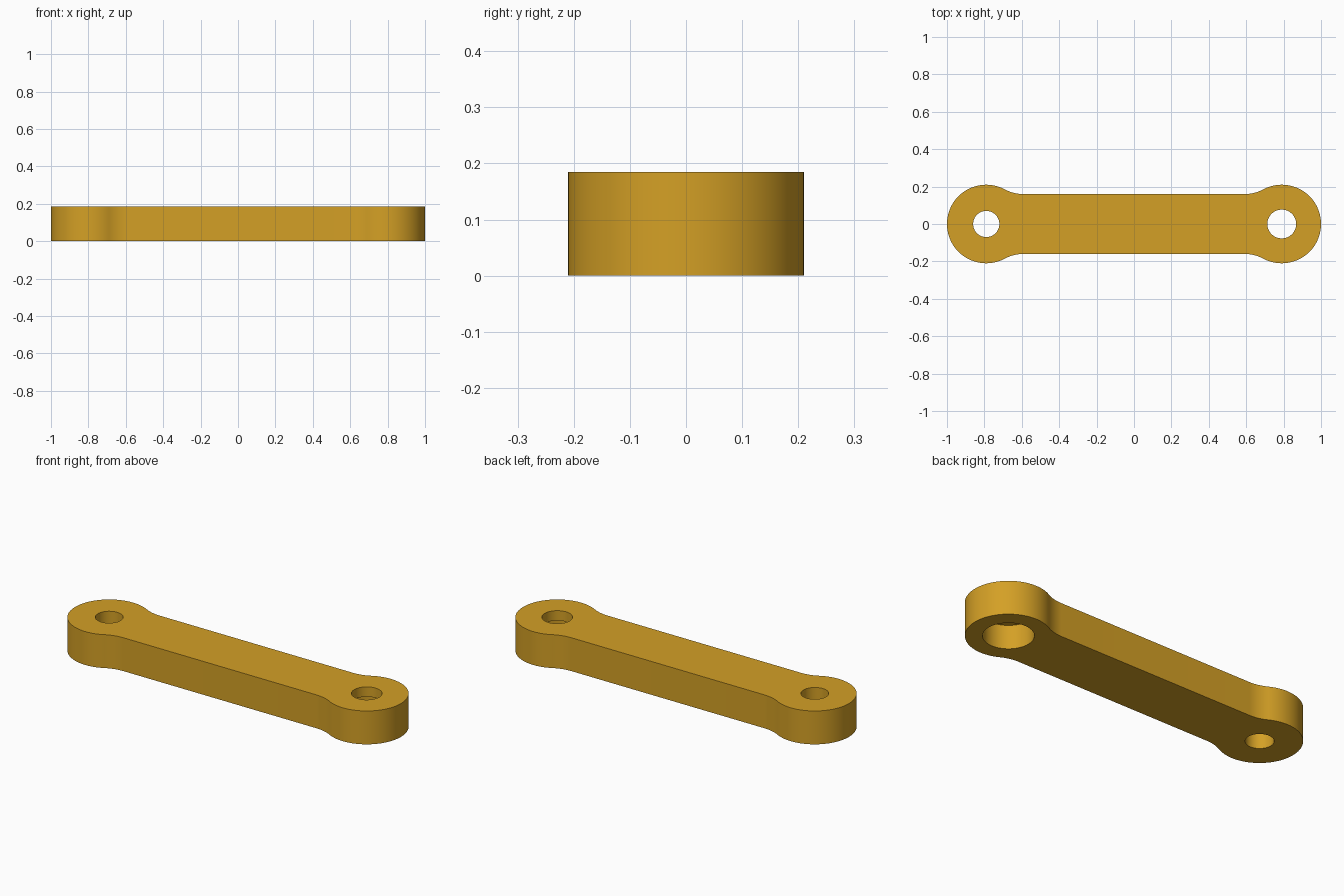
import bpy, bmesh
from math import sin, cos, pi, sqrt, atan2

if "Cube" in bpy.data.objects:
    bpy.data.objects.remove(bpy.data.objects["Cube"])

H = 0.185      # thickness
CX = 0.79      # eye centre distance
R = 0.21       # eye radius
W = 0.16       # half width of the bar
F = 0.21       # fillet radius between eye and bar

brass = bpy.data.materials.new("golden_yellow")
brass.diffuse_color = (0.658, 0.352, 0.019, 1)
brass.use_nodes = True
brass.node_tree.nodes["Principled BSDF"].inputs["Base Color"].default_value = brass.diffuse_color


def arc(cx, cy, r, a0, a1, n):
    return [(cx + r * cos(a0 + (a1 - a0) * i / n),
             cy + r * sin(a0 + (a1 - a0) * i / n)) for i in range(n + 1)]


def make_prism(name, outline, z0, z1):
    bm = bmesh.new()
    face = bm.faces.new([bm.verts.new((x, y, z0)) for x, y in outline])
    ext = bmesh.ops.extrude_face_region(bm, geom=[face])
    verts = [v for v in ext["geom"] if isinstance(v, bmesh.types.BMVert)]
    bmesh.ops.translate(bm, verts=verts, vec=(0, 0, z1 - z0))
    bmesh.ops.recalc_face_normals(bm, faces=bm.faces)
    mesh = bpy.data.meshes.new(name)
    bm.to_mesh(mesh)
    bm.free()
    mesh.materials.append(brass)
    obj = bpy.data.objects.new(name, mesh)
    bpy.context.collection.objects.link(obj)
    return obj


# Quarter outline: round eye end, then a tangent concave fillet into the bar
dx = sqrt((R + F) ** 2 - (W + F) ** 2)
a = atan2(W + F, -dx)
quarter = arc(CX, 0, R, 0, a, 36)
quarter += arc(CX - dx, W + F, F, a - pi, -pi / 2, 12)[1:]

# Mirror the quarter around both axes
half = quarter + [(-x, y) for x, y in reversed(quarter)]
outline = half + [(x, -y) for x, y in reversed(half[1:-1])]
link = make_prism("link_arm", outline, 0, H)

# Holes: plain bore on the left, smaller bore with a counterbore below on the right
holes = [("left_bore", -CX, 0.07, -0.1, H + 0.1),
         ("right_bore", CX, 0.077, 0.05, H + 0.1),
         ("right_counterbore", CX, 0.125, -0.1, 0.13)]
bpy.context.view_layer.objects.active = link
for name, x, r, z0, z1 in holes:
    cutter = make_prism(name, arc(x, 0, r, 0, 2 * pi, 64)[:-1], z0, z1)
    cutter.hide_render = True
    mod = link.modifiers.new(name, "BOOLEAN")
    mod.operation = "DIFFERENCE"
    mod.solver = "EXACT"
    mod.object = cutter
    bpy.ops.object.modifier_apply(modifier=mod.name)
    bpy.data.objects.remove(cutter)

# Smooth curved walls, sharp rims
link.select_set(True)
bpy.ops.object.shade_smooth_by_angle(angle=pi / 6)
